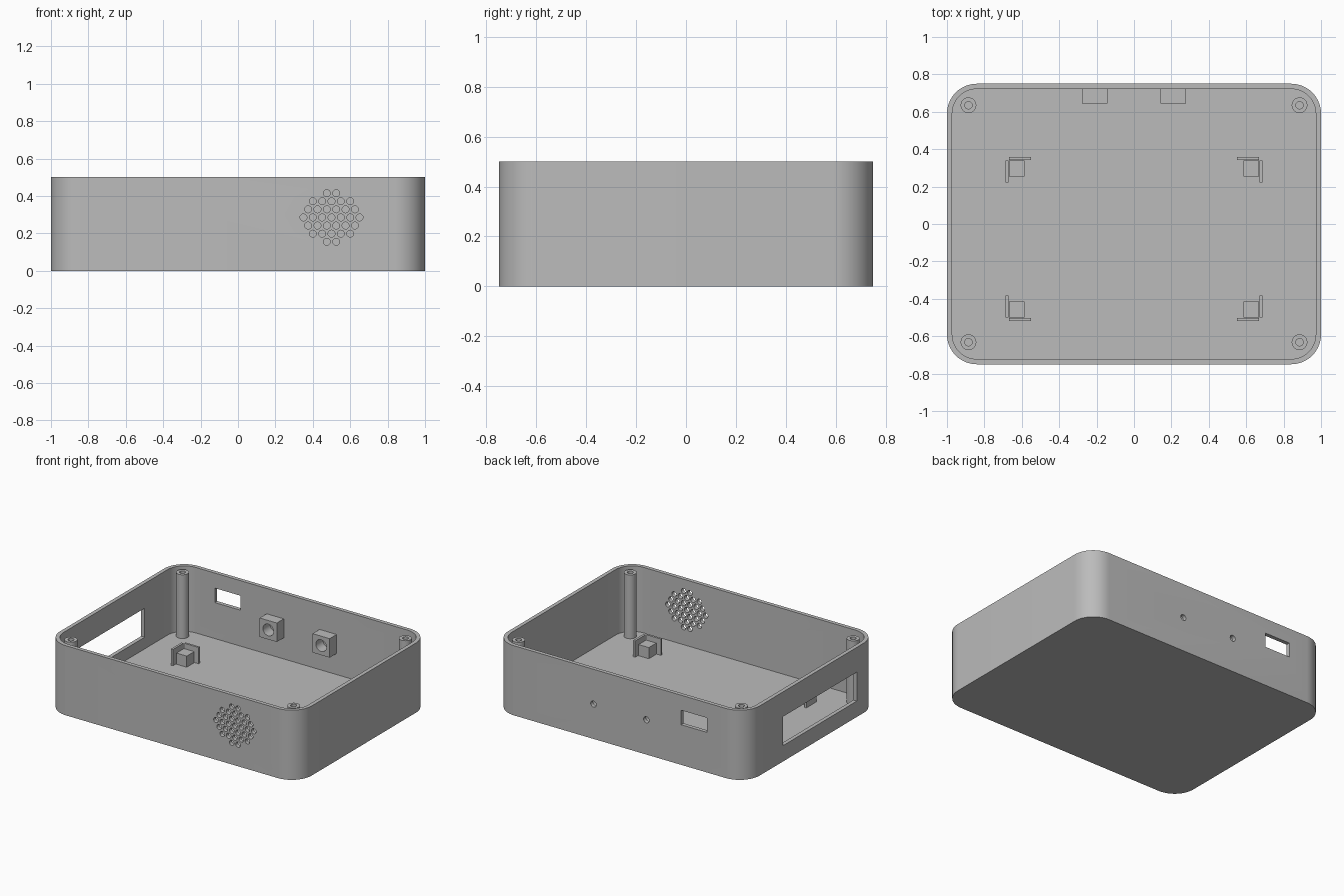
import bpy, bmesh, math
from mathutils import Matrix, Vector

if "Cube" in bpy.data.objects:
    bpy.data.objects.remove(bpy.data.objects["Cube"], do_unlink=True)

grey = bpy.data.materials.new("plain grey plastic")
grey.use_nodes = True
COLOUR = (0.5, 0.5, 0.5, 1)
grey.diffuse_color = COLOUR
bsdf = next(n for n in grey.node_tree.nodes if n.type == "BSDF_PRINCIPLED")
bsdf.inputs["Base Color"].default_value = COLOUR

WALL, FLOOR, HEIGHT = 0.028, 0.03, 0.5


def finish(bm, name):
    bmesh.ops.recalc_face_normals(bm, faces=bm.faces)
    mesh = bpy.data.meshes.new(name)
    bm.to_mesh(mesh)
    bm.free()
    mesh.materials.append(grey)
    obj = bpy.data.objects.new(name, mesh)
    bpy.context.collection.objects.link(obj)
    return obj


def add_box(bm, x, y, z):
    centre = Vector(((x[0] + x[1]) / 2, (y[0] + y[1]) / 2, (z[0] + z[1]) / 2))
    size = (abs(x[1] - x[0]), abs(y[1] - y[0]), abs(z[1] - z[0]), 1)
    bmesh.ops.create_cube(bm, size=1, matrix=Matrix.Translation(centre) @ Matrix.Diagonal(size))


def add_cylinder(bm, centre, radius, depth, along_y=False, sides=24):
    turn = Matrix.Rotation(math.pi / 2, 4, "X") if along_y else Matrix.Identity(4)
    bmesh.ops.create_cone(bm, cap_ends=True, segments=sides, radius1=radius, radius2=radius,
                          depth=depth, matrix=Matrix.Translation(centre) @ turn)


def rounded_prism(name, half_x, half_y, radius, z0, z1, steps=14):
    bm = bmesh.new()
    ring = []
    for i, (sx, sy) in enumerate([(1, 1), (-1, 1), (-1, -1), (1, -1)]):
        for k in range(steps + 1):
            a = (i + k / steps) * math.pi / 2
            ring.append(bm.verts.new((sx * (half_x - radius) + radius * math.cos(a),
                                      sy * (half_y - radius) + radius * math.sin(a), z0)))
    base = bm.faces.new(ring)
    top = bmesh.ops.extrude_face_region(bm, geom=[base])["geom"]
    bmesh.ops.translate(bm, vec=(0, 0, z1 - z0),
                        verts=[v for v in top if isinstance(v, bmesh.types.BMVert)])
    return finish(bm, name)


def cut(obj, cutters):
    bpy.ops.object.select_all(action="DESELECT")
    bpy.context.view_layer.objects.active = obj
    obj.select_set(True)
    for cutter in cutters:
        mod = obj.modifiers.new("cut", "BOOLEAN")
        mod.operation, mod.solver, mod.object = "DIFFERENCE", "EXACT", cutter
        bpy.ops.object.modifier_apply(modifier=mod.name)
    for cutter in cutters:
        bpy.data.objects.remove(cutter, do_unlink=True)
    bpy.ops.object.shade_smooth_by_angle(angle=math.radians(30))


# Tray shell and its cavity
shell = rounded_prism("case_shell", 1, 0.75, 0.16, 0, HEIGHT)
cavity = rounded_prism("cavity_cutter", 1 - WALL, 0.75 - WALL, 0.16 - WALL, FLOOR, HEIGHT + 0.1)

# Openings: side window, back port, button holes
bm = bmesh.new()
add_box(bm, (-1.1, -0.9), (-0.51, 0.33), (0.114, 0.322))
add_box(bm, (-0.69, -0.486), (0.69, 0.8), (0.288, 0.392))
for x in (-0.21, 0.21):
    add_cylinder(bm, (x, 0.74, 0.25), 0.022, 0.12, along_y=True)

# Speaker grille: hexagonal rows of round holes
PITCH = 0.05
for row in range(-3, 4):
    count = 2 if abs(row) == 3 else 7 - abs(row)
    for i in range(count):
        x = 0.5 + (i - (count - 1) / 2) * PITCH
        z = 0.285 + row * PITCH * math.sqrt(0.75)
        add_cylinder(bm, (x, -0.74, z), 0.0185, 0.12, along_y=True, sides=20)
cut(shell, [cavity, finish(bm, "openings_cutter")])

# Button housings on the inside of the back wall
for side, x in (("right", -0.21), ("left", 0.21)):
    bm = bmesh.new()
    add_box(bm, (x - 0.068, x + 0.068), (0.643, 0.75 - WALL), (0.182, 0.318))
    housing = finish(bm, side + "_button_housing")
    bm = bmesh.new()
    add_cylinder(bm, (x, 0.68, 0.25), 0.042, 0.2, along_y=True)
    cut(housing, [finish(bm, "bore_cutter")])

# Corner screw posts and board supports
for side, sx in (("right", -1), ("left", 1)):
    for end, post_y, support_y, sy in (("front", -0.632, -0.5, -1), ("back", 0.635, 0.34, 1)):
        x = sx * 0.885
        bm = bmesh.new()
        add_cylinder(bm, (x, post_y, 0.256), 0.042, 0.464, sides=32)
        post = finish(bm, f"{end}_{side}_screw_post")
        bm = bmesh.new()
        add_cylinder(bm, (x, post_y, 0.45), 0.02, 0.4)
        cut(post, [finish(bm, "pilot_cutter")])

        # Square pad with two thin locating fins
        edge = 0.667
        bm = bmesh.new()
        add_box(bm, (sx * 0.586, sx * edge), (support_y - sy * 0.085, support_y), (FLOOR - 0.005, 0.11))
        add_box(bm, (sx * 0.672, sx * 0.688), (support_y - sy * 0.118, support_y), (FLOOR - 0.005, 0.147))
        add_box(bm, (sx * 0.552, sx * edge), (support_y + sy * 0.003, support_y + sy * 0.018),
                (FLOOR - 0.005, 0.147))
        finish(bm, f"{end}_{side}_board_support")
